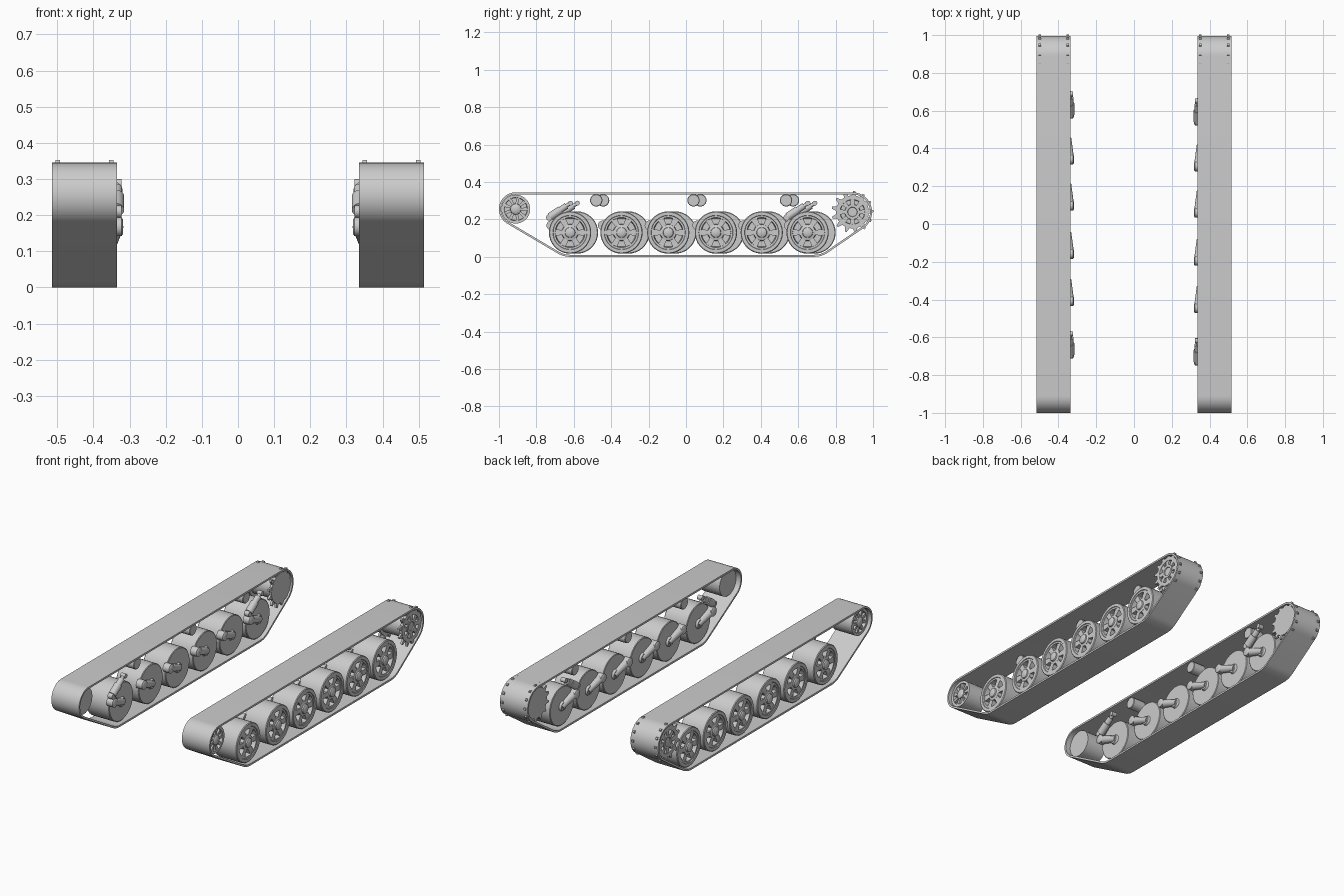
import bpy, bmesh, math
from mathutils import Vector, Matrix

if "Cube" in bpy.data.objects:
    bpy.data.objects.remove(bpy.data.objects["Cube"])

grey = bpy.data.materials.new("plain_grey")
grey.diffuse_color = (0.6, 0.6, 0.6, 1)
grey.use_nodes = True
grey.node_tree.nodes["Principled BSDF"].inputs["Base Color"].default_value = grey.diffuse_color

WHEELS = [-0.62, -0.345, -0.095, 0.16, 0.405, 0.65]
ROLLERS = [-0.48, 0.04, 0.535]
WHEEL_Z = 0.13
IDLER, SPROCKET = (-0.91, 0.255), (0.89, 0.24)


def finish(name, bm):
    bmesh.ops.remove_doubles(bm, verts=bm.verts, dist=1e-5)
    bmesh.ops.recalc_face_normals(bm, faces=bm.faces)
    me = bpy.data.meshes.new(name)
    bm.to_mesh(me)
    bm.free()
    me.materials.append(grey)
    ob = bpy.data.objects.new(name, me)
    bpy.context.collection.objects.link(ob)
    bpy.ops.object.select_all(action='DESELECT')
    ob.select_set(True)
    bpy.context.view_layer.objects.active = ob
    bpy.ops.object.shade_smooth_by_angle(angle=math.radians(35))
    return ob


def lathe(bm, s, c, prof, n=36):
    """Spin (x, radius) pairs round a cross axle at c = (y, z)."""
    rings = []
    for x, r in prof:
        rings.append([bm.verts.new((s * x, c[0] + r * math.cos(2 * math.pi * k / n),
                                    c[1] + r * math.sin(2 * math.pi * k / n)))
                      for k in range(n)])
    for a, b in zip(rings, rings[1:]):
        for k in range(n):
            bm.faces.new((a[k], a[(k + 1) % n], b[(k + 1) % n], b[k]))


def radial(bm, s, c, count, x0, x1, r0, r1, w0, w1, phase=0.0):
    """Ring of tapered blocks pointing away from the axle: spokes or teeth."""
    for k in range(count):
        a = phase + 2 * math.pi * k / count
        d, t = Vector((math.cos(a), math.sin(a))), Vector((-math.sin(a), math.cos(a)))
        v = []
        for x in (x0, x1):
            for r, w in ((r0, -w0), (r0, w0), (r1, w1), (r1, -w1)):
                p = Vector(c) + d * r + t * w
                v.append(bm.verts.new((s * x, p.x, p.y)))
        for f in ((0, 1, 2, 3), (7, 6, 5, 4), (0, 4, 5, 1), (1, 5, 6, 2), (2, 6, 7, 3), (3, 7, 4, 0)):
            bm.faces.new([v[i] for i in f])


def tube(bm, p, q, r1, r2, n=20):
    p, q = Vector(p), Vector(q)
    m = Matrix.Translation((p + q) / 2) @ (q - p).to_track_quat('Z', 'Y').to_matrix().to_4x4()
    bmesh.ops.create_cone(bm, cap_ends=True, segments=n, radius1=r1, radius2=r2,
                          depth=(q - p).length, matrix=m)


def belt(name, s):
    """Closed band wrapped round four guide circles."""
    circ = [(*IDLER, 0.09), (-0.62, 0.13, 0.13), (0.685, 0.13, 0.13), (*SPROCKET, 0.105)]
    phi = []
    for i, (y, z, r) in enumerate(circ):
        y2, z2, r2 = circ[(i + 1) % 4]
        d = math.hypot(y2 - y, z2 - z)
        phi.append(math.atan2(z2 - z, y2 - y) - math.acos((r - r2) / d))
    bm = bmesh.new()
    rows = []
    for i, (y, z, r) in enumerate(circ):
        a0 = phi[i - 1]
        sweep = (phi[i] - a0) % (2 * math.pi)
        n = max(6, int(sweep / 0.13))
        for k in range(n + 1):
            a = a0 + sweep * k / n
            rows.append([bm.verts.new((s * x, y + rr * math.cos(a), z + rr * math.sin(a)))
                         for x, rr in ((0.335, r), (0.515, r), (0.515, r - 0.011), (0.335, r - 0.011))])
    for a, b in zip(rows, rows[1:] + rows[:1]):
        for k in range(4):
            bm.faces.new((a[k], a[(k + 1) % 4], b[(k + 1) % 4], b[k]))
    finish(name, bm)


for side, s, shift in (("right", 1, 0.0), ("left", -1, 0.037)):
    belt(side + "_track_belt", s)

    for i, wy in enumerate(WHEELS):
        y = wy + shift
        c = (y, WHEEL_Z)
        # road wheel: closed inner face, barrel, dished outer face, hub cap
        bm = bmesh.new()
        lathe(bm, s, c, [(0.352, 0), (0.352, 0.109), (0.355, 0.113), (0.499, 0.113), (0.503, 0.109),
                         (0.503, 0.092), (0.499, 0.09), (0.499, 0.08), (0.47, 0.076), (0.47, 0.045),
                         (0.497, 0.042), (0.501, 0.028), (0.508, 0.026), (0.513, 0.018), (0.514, 0)])
        radial(bm, s, c, 6, 0.468, 0.496, 0.038, 0.08, 0.013, 0.017)
        finish(f"{side}_road_wheel_{i + 1}", bm)

        # trailing swing arm, from the higher forward pivot down to the hub
        bm = bmesh.new()
        lathe(bm, s, c, [(0.34, 0), (0.34, 0.024), (0.354, 0.03), (0.354, 0)], 20)
        tube(bm, (s * 0.350, y + 0.012, 0.128), (s * 0.341, y - 0.10, 0.168), 0.018, 0.024)
        lathe(bm, s, (y - 0.10, 0.168), [(0.318, 0), (0.318, 0.02), (0.322, 0.026),
                                         (0.362, 0.026), (0.362, 0)], 20)
        finish(f"{side}_swing_arm_{i + 1}", bm)

        # shock absorbers on the end wheels
        if i in (0, 5):
            bm = bmesh.new()
            o = Vector((s * 0.337, y - 0.06, 0.245))
            d = Vector((0, 0.83, 0.56)).normalized()
            tube(bm, o - d * 0.055, o + d * 0.012, 0.022, 0.022)
            tube(bm, o + d * 0.012, o + d * 0.05, 0.017, 0.017)
            tube(bm, o + d * 0.05, o + d * 0.078, 0.01, 0.01)
            for t, r in ((-0.062, 0.017), (0.075, 0.013)):
                p = o + d * t
                lathe(bm, s, (p.y, p.z), [(0.322, 0), (0.322, r), (0.352, r), (0.352, 0)], 16)
            finish(f"{side}_shock_absorber_{i + 1}", bm)

    # return rollers under the top run
    for i, ry in enumerate(ROLLERS):
        bm = bmesh.new()
        lathe(bm, s, (ry + shift, 0.302), [(0.345, 0), (0.345, 0.03), (0.348, 0.033),
                                           (0.425, 0.033), (0.428, 0.03), (0.428, 0)], 24)
        finish(f"{side}_return_roller_{i + 1}", bm)

    # front idler with spoked outer face
    bm = bmesh.new()
    lathe(bm, s, IDLER, [(0.365, 0), (0.365, 0.077), (0.495, 0.077), (0.495, 0.062), (0.475, 0.06),
                         (0.475, 0.03), (0.496, 0.028), (0.502, 0.02), (0.504, 0)], 32)
    radial(bm, s, IDLER, 9, 0.473, 0.491, 0.025, 0.063, 0.006, 0.009)
    finish(side + "_idler", bm)

    # rear drive sprocket: drum, slotted outer disc, two rows of teeth
    bm = bmesh.new()
    lathe(bm, s, SPROCKET, [(0.343, 0), (0.343, 0.088), (0.359, 0.088), (0.359, 0.07), (0.491, 0.07),
                            (0.491, 0.088), (0.507, 0.088), (0.507, 0.066), (0.485, 0.064),
                            (0.485, 0.042), (0.507, 0.04), (0.507, 0.026), (0.502, 0.024), (0.502, 0)], 39)
    radial(bm, s, SPROCKET, 8, 0.484, 0.505, 0.038, 0.068, 0.01, 0.014)
    for x in (0.345, 0.493):
        radial(bm, s, SPROCKET, 13, x, x + 0.012, 0.084, 0.112, 0.014, 0.005, math.radians(2))
    finish(side + "_drive_sprocket", bm)
